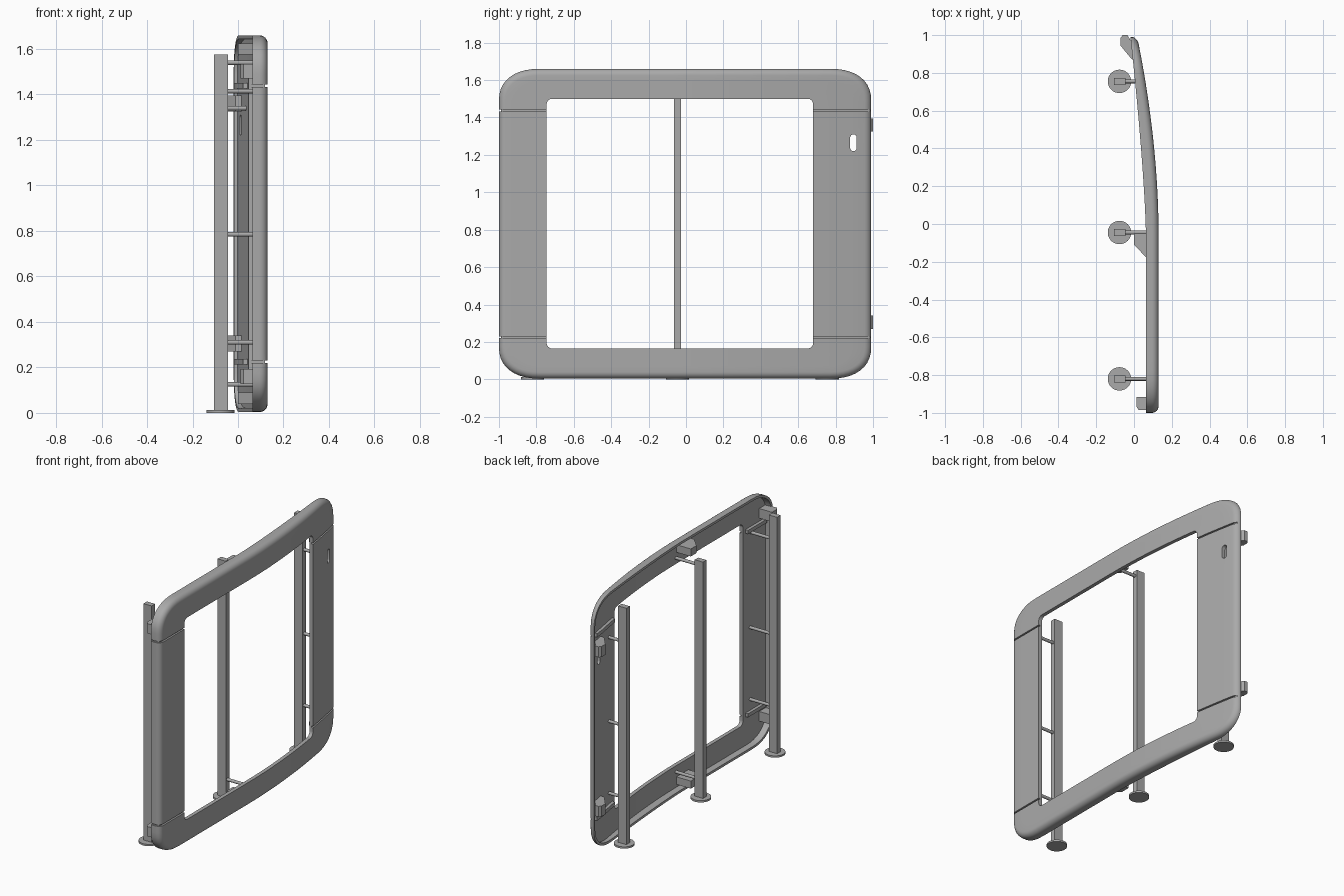
import bpy, bmesh, math
from mathutils import Matrix, Vector

if "Cube" in bpy.data.objects:
    bpy.data.objects.remove(bpy.data.objects["Cube"], do_unlink=True)

grey = bpy.data.materials.new("mid_grey")
grey.use_nodes = True
grey.diffuse_color = (0.4, 0.4, 0.4, 1)
grey.node_tree.nodes["Principled BSDF"].inputs["Base Color"].default_value = (0.4, 0.4, 0.4, 1)


def make_object(name, bm):
    bmesh.ops.recalc_face_normals(bm, faces=bm.faces)
    mesh = bpy.data.meshes.new(name)
    bm.to_mesh(mesh)
    bm.free()
    mesh.materials.append(grey)
    obj = bpy.data.objects.new(name, mesh)
    bpy.context.collection.objects.link(obj)
    return obj


def smooth(obj, angle=35):
    bpy.ops.object.select_all(action='DESELECT')
    obj.select_set(True)
    bpy.context.view_layer.objects.active = obj
    bpy.ops.object.shade_smooth_by_angle(angle=math.radians(angle))


def prism(name, outline, z0, z1):
    """Extrude an (x, y) outline upwards from z0 to z1."""
    bm = bmesh.new()
    face = bm.faces.new([bm.verts.new((x, y, z0)) for x, y in outline])
    top = bmesh.ops.extrude_face_region(bm, geom=[face])["geom"]
    for v in top:
        if isinstance(v, bmesh.types.BMVert):
            v.co.z = z1
    return make_object(name, bm)


def cylinder(name, radius, length, matrix, sides=24):
    bm = bmesh.new()
    bmesh.ops.create_cone(bm, cap_ends=True, segments=sides, radius1=radius,
                          radius2=radius, depth=length, matrix=matrix)
    obj = make_object(name, bm)
    smooth(obj)
    return obj


# Bowed plan shape: outer skin line and rear rim line
def x_outer(y):
    return 0.13 - 0.115 * (max(0, y + 0.05) / 1.05) ** 1.88


def x_rear(y):
    return 0.063 - 0.083 * (max(0, y + 0.05) / 1.05) ** 1.38


def skin(y):
    return x_outer(y) - min(0.025, 0.6 * (x_outer(y) - x_rear(y)))


# Rounded rectangle in (y, z), always with the same number of points
def rounded_loop(y0, y1, z0, z1, ry, rz, power, k=10, along=(28, 12)):
    pts = []
    for c in range(4):
        sy, sz = [(1, 1), (-1, 1), (-1, -1), (1, -1)][c]
        cy = y1 - ry if sy > 0 else y0 + ry
        cz = z1 - rz if sz > 0 else z0 + rz
        for i in range(k + 1):
            a = (c + i / k) * math.pi / 2
            ca, sa = math.cos(a), math.sin(a)
            pts.append(Vector((cy + sy * ry * abs(ca) ** (2 / power),
                               cz + sz * rz * abs(sa) ** (2 / power))))
    loop = []
    for c in range(4):
        corner = pts[c * (k + 1):(c + 1) * (k + 1)]
        loop += corner
        end = pts[(c + 1) * (k + 1) % len(pts)]
        n = along[c % 2]
        loop += [corner[-1].lerp(end, i / n) for i in range(1, n)]
    return loop


def outer_loop(inset):
    return rounded_loop(-1 + inset, 0.99 - inset, 0.004 + inset, 1.66 - inset,
                        0.22 - inset, 0.17 - inset, 2.3)


opening = rounded_loop(-0.745, 0.68, 0.165, 1.5, 0.03, 0.03, 2)
ROUND = 0.035


def between(s):
    return [a.lerp(b, s) for a, b in zip(opening, outer_loop(ROUND))]


# Frame shell: rings lofted from the opening, round the rim and back inside
rings = [(opening, skin)]
rings += [(between(s), x_outer) for s in (0, 0.25, 0.5, 0.75)]
for step in range(7):
    a = step / 6 * math.pi / 2
    rings.append((outer_loop(ROUND * (1 - math.sin(a))),
                  lambda y, a=a: x_outer(y) - (1 - math.cos(a))
                  * min(ROUND, 0.8 * (x_outer(y) - x_rear(y)))))
rings += [(outer_loop(0), x_rear), (outer_loop(0.016), x_rear), (outer_loop(0.018), skin)]
rings += [(between(s), skin) for s in (0.67, 0.33)]
bm = bmesh.new()
rows = [[bm.verts.new((fx(p.x), p.x, p.y)) for p in loop] for loop, fx in rings]
for r, row in enumerate(rows):
    nxt = rows[(r + 1) % len(rows)]
    for i in range(len(row)):
        j = (i + 1) % len(row)
        bm.faces.new((row[i], row[j], nxt[j], nxt[i]))
frame = make_object("panel_frame", bm)


def band(y0, y1, front, back, n=10):
    ys = [y0 + (y1 - y0) * i / n for i in range(n + 1)]
    return [(front(y), y) for y in ys] + [(back(y), y) for y in reversed(ys)]


# Seam grooves, stiffening ribs behind them, and the handle slot
cutters = []
for z in (0.225, 1.438):
    for y0, y1 in ((-0.99, -0.72), (0.66, 1.02)):
        cutters.append(prism("seam_cutter", band(y0, y1, lambda y: x_outer(y) + 0.05,
                                                 lambda y: x_outer(y) - 0.012), z - 0.005, z + 0.005))
    cutters.append(prism("end_seam_cutter", [(0, -1.1), (0.2, -1.1), (0.2, -0.99), (0, -0.99)],
                         z - 0.005, z + 0.005))
    for y0, y1 in ((-0.97, -0.77), (0.71, 0.95)):
        prism("seam_rib", band(y0, y1, lambda y: skin(y) + 0.004,
                               lambda y: max(skin(y) - 0.02, x_rear(y))), z - 0.012, z + 0.012)
bm = bmesh.new()
slot = []
for i in range(24):
    a = (i + 0.5) / 24 * 2 * math.pi
    slot.append(bm.verts.new((-0.1, 0.895 + 0.017 * math.cos(a),
                              1.265 + 0.017 * math.sin(a) + math.copysign(0.028, math.sin(a)))))
face = bm.faces.new(slot)
out = bmesh.ops.extrude_face_region(bm, geom=[face])["geom"]
bmesh.ops.translate(bm, vec=(0.3, 0, 0), verts=[v for v in out if isinstance(v, bmesh.types.BMVert)])
cutters.append(make_object("slot_cutter", bm))

bpy.context.view_layer.objects.active = frame
for cutter in cutters:
    cutter.hide_render = True
    mod = frame.modifiers.new("cut", 'BOOLEAN')
    mod.operation, mod.solver, mod.object = 'DIFFERENCE', 'EXACT', cutter
    bpy.ops.object.modifier_apply(modifier=mod.name)
    bpy.data.objects.remove(cutter, do_unlink=True)
smooth(frame)

# Support posts with round feet and horizontal tie rods
posts = {"rear": (0.755, (0.31, 0.785, 1.34)),
         "middle": (-0.045, (0.125, 1.54)),
         "front": (-0.82, (0.31, 0.785, 1.415))}
for name, (y, heights) in posts.items():
    prism(name + "_post", [(-0.105, y - 0.018), (-0.045, y - 0.018),
                           (-0.045, y + 0.018), (-0.105, y + 0.018)], 0.005, 1.575)
    cylinder(name + "_foot", 0.062, 0.012, Matrix.Translation((-0.077, y, 0.006)), 40)
    end = skin(y) + 0.005
    for z in heights:
        cylinder(name + "_tie_rod", 0.01, end + 0.05,
                 Matrix.Translation(((end - 0.05) / 2, y, z)) @ Matrix.Rotation(math.pi / 2, 4, 'Y'), 16)

# Mounting brackets on the hollow side
brackets = {
    "hook_bracket": ([(-0.072, 0.945), (-0.01, 0.87), (0.02, 0.87), (0.0, 0.975),
                      (-0.02, 0.975), (-0.035, 1.0), (-0.06, 1.0), (-0.072, 0.985)], (0.305, 1.36), 0.035),
    "centre_bracket": ([(0.0, -0.05), (0.0, -0.11), (0.063, -0.175),
                        (0.112, -0.175), (0.112, -0.05)], (0.065, 1.6), 0.025),
    "end_bracket": ([(0.012, -0.915), (0.012, -0.965), (0.025, -0.985),
                     (0.11, -0.985), (0.11, -0.915)], (0.16, 1.502), 0.032)}
for name, (outline, heights, half) in brackets.items():
    for z in heights:
        prism(name, outline, z - half, z + half)
